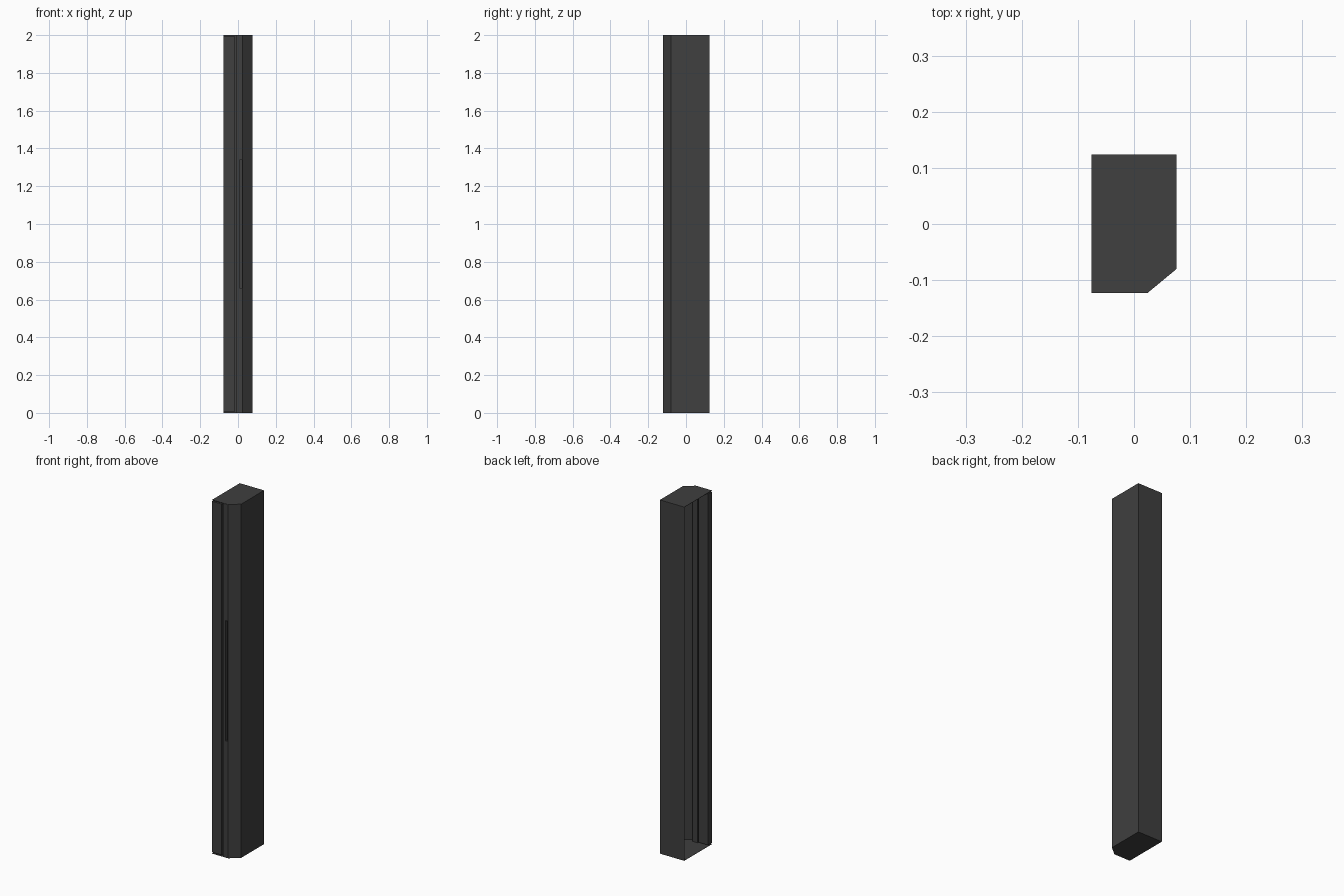
import bpy, bmesh

if "Cube" in bpy.data.objects:
    bpy.data.objects.remove(bpy.data.objects["Cube"])

mat = bpy.data.materials.new("dark_grey")
mat.diffuse_color = (0.05, 0.05, 0.05, 1)
mat.use_nodes = True
mat.node_tree.nodes["Principled BSDF"].inputs["Base Color"].default_value = mat.diffuse_color
H = 2.0


def add_object(name, bm):
    bmesh.ops.recalc_face_normals(bm, faces=bm.faces)
    mesh = bpy.data.meshes.new(name)
    bm.to_mesh(mesh)
    bm.free()
    ob = bpy.data.objects.new(name, mesh)
    bpy.context.collection.objects.link(ob)
    mesh.materials.append(mat)
    return ob


def box(name, x0, x1, y0, y1, z0, z1):
    bm = bmesh.new()
    bmesh.ops.create_cube(bm, size=1)
    for v in bm.verts:
        v.co = ((x0 + x1) / 2 + v.co.x * (x1 - x0),
                (y0 + y1) / 2 + v.co.y * (y1 - y0),
                (z0 + z1) / 2 + v.co.z * (z1 - z0))
    return add_object(name, bm)


# Thin shell: top, floor, chamfer, right and back; left and front stay open
outline = [(-0.076, -0.123), (0.024, -0.123), (0.076, -0.08),
           (0.076, 0.124), (-0.076, 0.124)]
bm = bmesh.new()
low = [bm.verts.new((x, y, 0)) for x, y in outline]
high = [bm.verts.new((x, y, H)) for x, y in outline]
bm.faces.new(low[::-1])
bm.faces.new(high)
for i in (1, 2, 3):
    bm.faces.new((low[i], low[i + 1], high[i + 1], high[i]))
shell = add_object("cabinet_shell", bm)
wall = shell.modifiers.new("wall", 'SOLIDIFY')
wall.thickness = 0.002
wall.offset = -1

# Front panel with a narrow gap all round
box("front_panel", -0.076, -0.016, -0.123, -0.088, 0.008, H - 0.008)

# Upright strip beside the chamfer, with a finger slot
strip = box("front_post", -0.008, 0.023, -0.123, -0.09, 0.002, H - 0.002)
cutter = box("slot_cutter", 0.008, 0.02, -0.14, -0.098, 0.66, 1.34)
cutter.hide_render = True
cutter.hide_viewport = True
cut = strip.modifiers.new("slot", 'BOOLEAN')
cut.operation = 'DIFFERENCE'
cut.solver = 'EXACT'
cut.object = cutter
